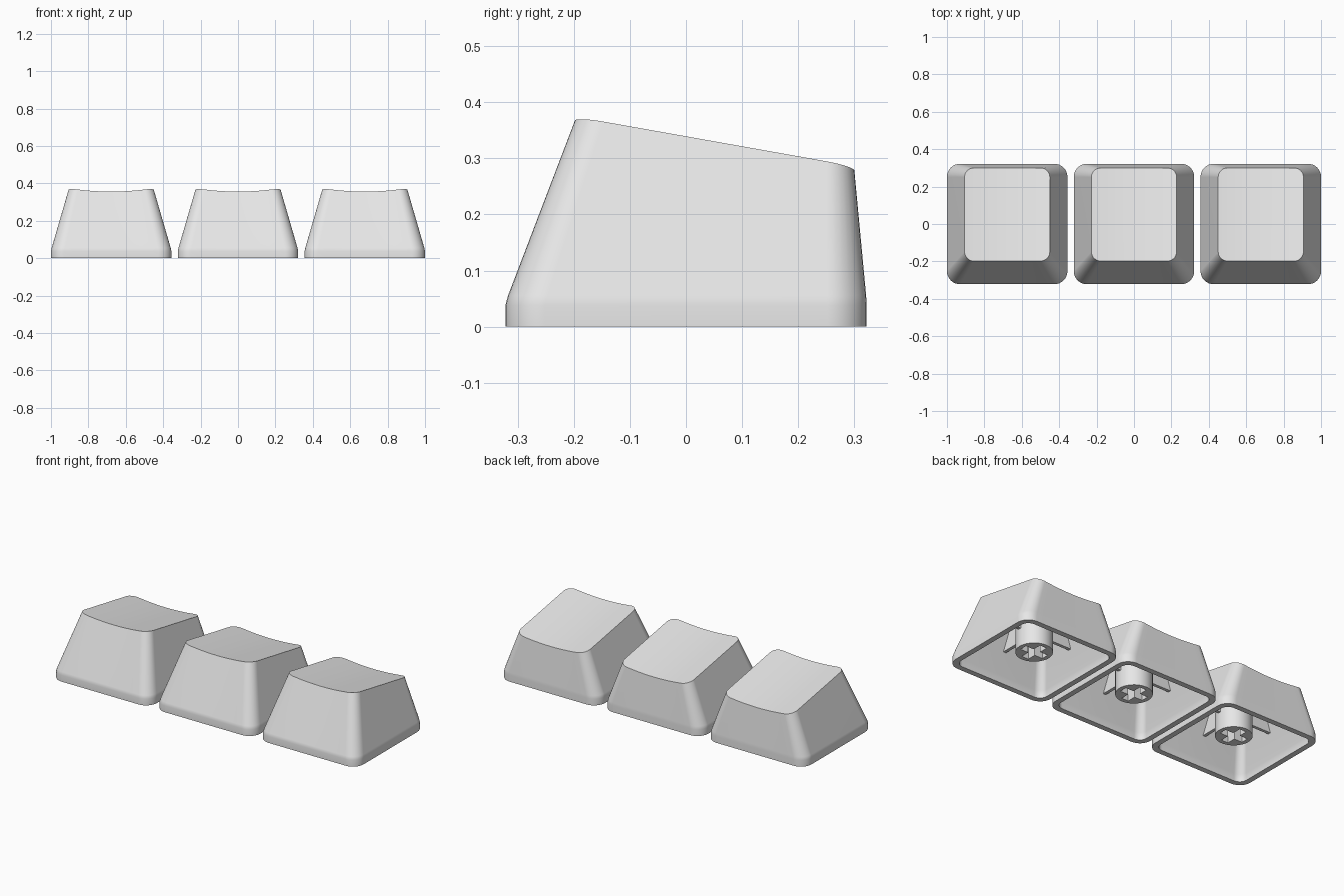
import bpy, bmesh, math

cube = bpy.data.objects.get("Cube")
if cube:
    bpy.data.objects.remove(cube)

PITCH = 0.678

plastic = bpy.data.materials.new("light_grey_plastic")
plastic.use_nodes = True
grey = (0.8, 0.8, 0.8, 1)
plastic.diffuse_color = grey
plastic.node_tree.nodes["Principled BSDF"].inputs["Base Color"].default_value = grey


def dish(x, y):
    """Height of the sloping, cylindrically dished top."""
    return 0.338 - 0.178 * y + 0.35 * (x * x - 0.0484)


def rounded_rows(half, front, back, r, corner=8, middle=12):
    """Rounded rectangle as front and back rows that share x columns."""
    cols = []
    for i in range(corner + 1):
        a = math.pi / 2 * i / corner
        cols.append((-half + r - r * math.cos(a), r - r * math.sin(a)))
    for i in range(1, middle):
        cols.append(((half - r) * (2 * i / middle - 1), 0))
    cols += [(-x, d) for x, d in reversed(cols[:corner + 1])]
    return [(x, front + d) for x, d in cols], [(x, back - d) for x, d in cols]


def finish(bm, name, angle=30):
    bmesh.ops.recalc_face_normals(bm, faces=bm.faces)
    mesh = bpy.data.meshes.new(name)
    bm.to_mesh(mesh)
    bm.free()
    mesh.materials.append(plastic)
    for p in mesh.polygons:
        p.use_smooth = True
    mesh.set_sharp_from_angle(angle=math.radians(angle))
    return mesh


def build_shell():
    """Hollow cap: loft from inner ceiling down, round the rim, up to the top."""
    bm = bmesh.new()
    rings = []

    def add(half, front, back, r, height):
        rows = rounded_rows(half, front, back, r)
        rings.append([[bm.verts.new((x, y, height(x, y))) for x, y in row] for row in rows])

    def level(z):
        return lambda x, y: z

    add(0.200, -0.170, 0.268, 0.035, lambda x, y: dish(x, y) - 0.05)
    add(0.290, -0.290, 0.290, 0.045, level(0.045))
    add(0.290, -0.290, 0.290, 0.045, level(0))
    add(0.322, -0.322, 0.322, 0.07, level(0))
    add(0.322, -0.322, 0.322, 0.07, level(0.038))
    add(0.318, -0.317, 0.321, 0.07, level(0.056))
    add(0.228, -0.198, 0.300, 0.05, dish)

    loops = [front + back[::-1] for front, back in rings]
    n = len(loops[0])
    for a, b in zip(loops, loops[1:]):
        for i in range(n):
            j = (i + 1) % n
            bm.faces.new((a[i], a[j], b[j], b[i]))
    # ruled strips close the ceiling and the top
    for front, back in (rings[0], rings[-1]):
        for i in range(len(front) - 1):
            bm.faces.new((front[i], front[i + 1], back[i + 1], back[i]))
    bmesh.ops.remove_doubles(bm, verts=bm.verts, dist=0.00001)
    return finish(bm, "keycap_shell")


def build_stem():
    """Round post with a cross-shaped socket in its lower end."""
    bm = bmesh.new()
    low, socket, top, radius = 0.05, 0.15, 0.29, 0.098
    arm, w = 0.074, 0.022
    circle = [(radius * math.cos(math.tau * i / 40), radius * math.sin(math.tau * i / 40))
              for i in range(40)]
    cross = []
    for c, s in ((1, 0), (0, 1), (-1, 0), (0, -1)):
        cross += [(c * x - s * y, s * x + c * y) for x, y in ((arm, -w), (arm, w), (w, w))]

    edges = []
    for outline, end in ((circle, top), (cross, socket)):
        lower = [bm.verts.new((x, y, low)) for x, y in outline]
        upper = [bm.verts.new((x, y, end)) for x, y in outline]
        for i in range(len(outline)):
            j = (i + 1) % len(outline)
            edges.append(bm.edges.new((lower[i], lower[j])))
            bm.faces.new((lower[i], lower[j], upper[j], upper[i]))
        bm.faces.new(upper)
    bmesh.ops.triangle_fill(bm, edges=edges, use_beauty=True)
    return finish(bm, "stem")


def build_rib(name, outline, along_x):
    """Thin plate from a side outline, joined to the walls and ceiling."""
    bm = bmesh.new()
    sides = []
    for t in (-0.009, 0.009):
        sides.append([bm.verts.new((u, t, z) if along_x else (t, u, z)) for u, z in outline])
        bm.faces.new(sides[-1])
    for i in range(4):
        j = (i + 1) % 4
        bm.faces.new((sides[0][i], sides[0][j], sides[1][j], sides[1][i]))
    return finish(bm, name)


parts = [
    build_shell(),
    build_stem(),
    build_rib("cross_rib", [(-0.272, 0.155), (0.272, 0.155), (0.225, 0.29), (-0.225, 0.29)], True),
    build_rib("long_rib", [(-0.262, 0.155), (0.295, 0.155), (0.27, 0.243), (-0.19, 0.32)], False),
]

# Three identical keys in a row
for side, offset in (("right", -PITCH), ("middle", 0), ("left", PITCH)):
    for mesh in parts:
        obj = bpy.data.objects.new(side + "_" + mesh.name, mesh)
        obj.location.x = offset
        bpy.context.collection.objects.link(obj)
        if mesh.name == "keycap_shell":
            normals = obj.modifiers.new("even_shading", 'WEIGHTED_NORMAL')
            normals.keep_sharp = True
